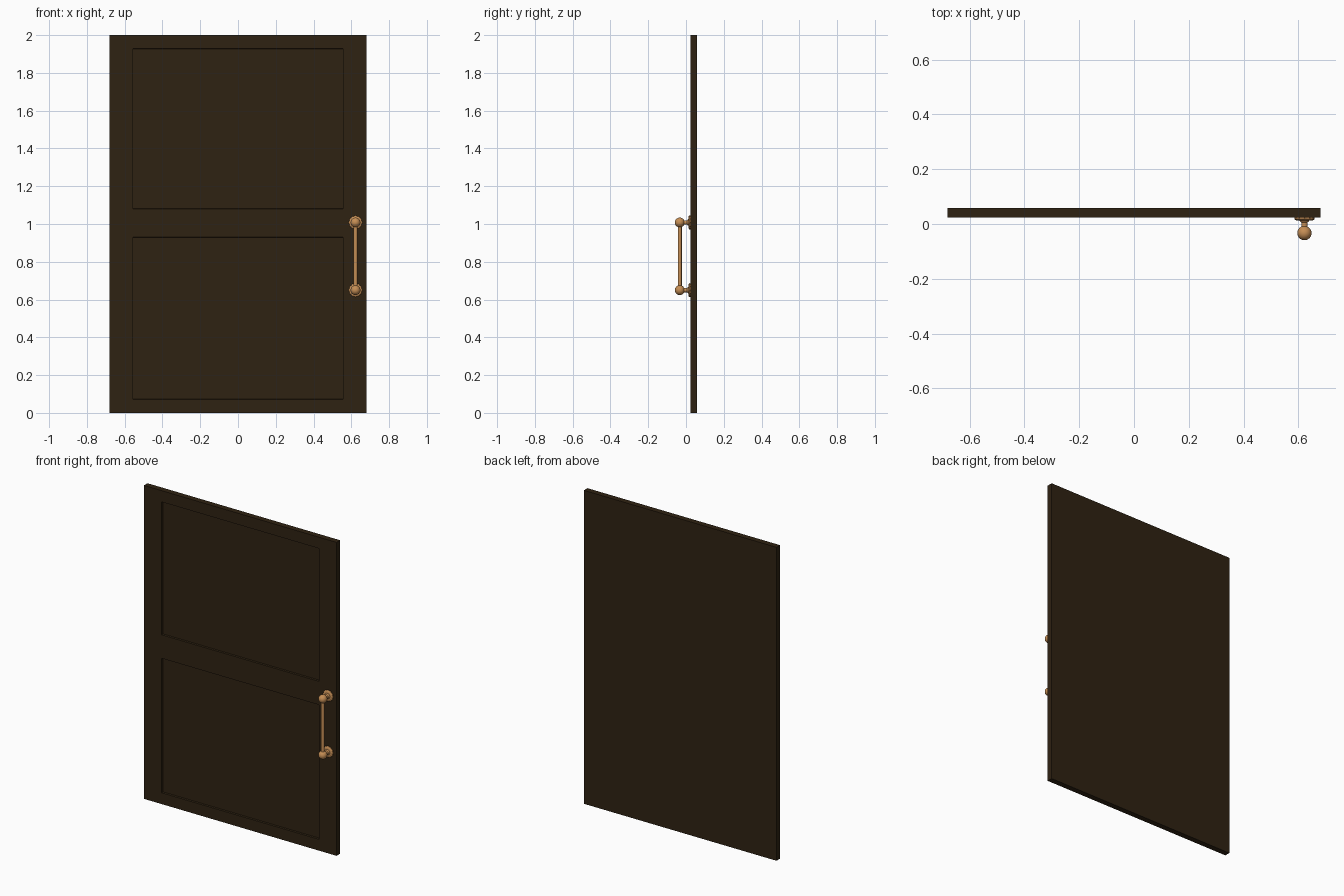
import bpy, bmesh, math
from mathutils import Matrix, Vector

if "Cube" in bpy.data.objects:
    bpy.data.objects.remove(bpy.data.objects["Cube"])


def material(name, rgb):
    m = bpy.data.materials.new(name)
    m.diffuse_color = (*rgb, 1)
    m.use_nodes = True
    m.node_tree.nodes["Principled BSDF"].inputs["Base Color"].default_value = m.diffuse_color
    return m


WOOD = material("dark wood", (0.028, 0.016, 0.006))
COPPER = material("copper", (0.56, 0.27, 0.09))


def finish(bm, name, mat, smooth=True):
    bmesh.ops.recalc_face_normals(bm, faces=bm.faces)
    me = bpy.data.meshes.new(name)
    bm.to_mesh(me)
    bm.free()
    me.materials.append(mat)
    ob = bpy.data.objects.new(name, me)
    bpy.context.collection.objects.link(ob)
    if smooth:
        bpy.ops.object.select_all(action='DESELECT')
        ob.select_set(True)
        bpy.context.view_layer.objects.active = ob
        bpy.ops.object.shade_smooth_by_angle(angle=math.radians(40))
    return ob


# Door slab: gridded front with two recessed panels, plain back and sides
FRONT, BACK, DEPTH = 0.023, 0.059, 0.012
xs = [-0.68, -0.556, 0.556, 0.68]
zs = [0, 0.072, 0.93, 1.08, 1.928, 2.0]
bm = bmesh.new()
grid = [[bm.verts.new((x, FRONT, z)) for x in xs] for z in zs]
panels = []
for r in range(len(zs) - 1):
    for c in range(len(xs) - 1):
        f = bm.faces.new((grid[r][c], grid[r][c + 1], grid[r + 1][c + 1], grid[r + 1][c]))
        if c == 1 and r in (1, 3):
            panels.append(f)
border = [e for e in bm.edges if e.is_boundary]
ext = bmesh.ops.extrude_edge_only(bm, edges=border)["geom"]
for v in ext:
    if isinstance(v, bmesh.types.BMVert):
        v.co.y = BACK
bmesh.ops.contextual_create(bm, geom=[e for e in ext if isinstance(e, bmesh.types.BMEdge) and e.is_boundary])
bm.normal_update()
for f in panels:
    res = bmesh.ops.inset_individual(bm, faces=[f], thickness=0.002)
    for v in f.verts:
        v.co.y += DEPTH
finish(bm, "door_slab", WOOD, smooth=False)

# Pull handle
HX, HY, ZS = 0.622, -0.033, (0.65, 1.008)


def lathe(profile, name, z, seg=48, lobes=0):
    """Spin (radius, y) points about the y axis; wide rings may be scalloped."""
    bm = bmesh.new()
    rings = []
    for rad, y in profile:
        ring = []
        for i in range(seg):
            a = 2 * math.pi * i / seg
            k = rad * (1 + 0.05 * math.cos(lobes * a)) if lobes and rad > 0.025 else rad
            ring.append(bm.verts.new((HX + k * math.cos(a), y, z + k * math.sin(a))))
        rings.append(ring)
    for a, b in zip(rings, rings[1:]):
        for i in range(seg):
            j = (i + 1) % seg
            bm.faces.new((a[i], a[j], b[j], b[i]))
    bm.faces.new(rings[0])
    bm.faces.new(rings[-1])
    return finish(bm, name, COPPER)


for label, z in zip(("lower", "upper"), ZS):
    # Scalloped wall rose
    lathe([(0.034, 0.025), (0.035, 0.018), (0.031, 0.014), (0.022, 0.0125)],
          label + "_rose", z, lobes=12)
    # Standoff post with flared collar
    lathe([(0.018, 0.014), (0.0165, 0.010), (0.0115, 0.006), (0.0115, -0.025)],
          label + "_post", z)
    # Ball finial
    bm = bmesh.new()
    bmesh.ops.create_uvsphere(bm, u_segments=32, v_segments=16, radius=0.026,
                              matrix=Matrix.Translation((HX, HY, z)))
    finish(bm, label + "_ball", COPPER)

# Grip bar between the balls
bm = bmesh.new()
bmesh.ops.create_cone(bm, cap_ends=True, segments=32, radius1=0.0105, radius2=0.0105,
                      depth=ZS[1] - ZS[0],
                      matrix=Matrix.Translation(Vector((HX, HY, sum(ZS) / 2))))
finish(bm, "grip_bar", COPPER)
